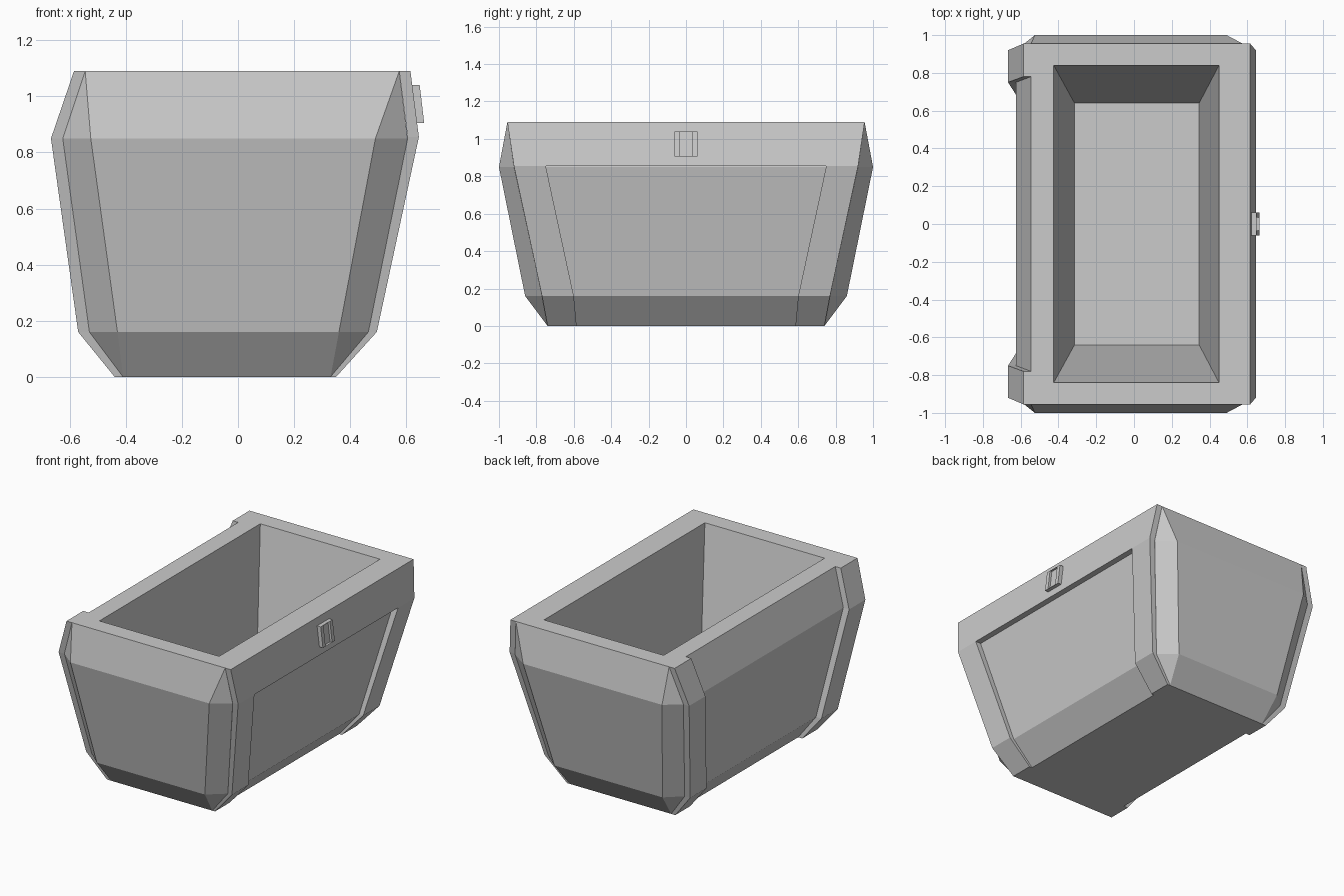
import bpy, bmesh
from mathutils import Vector

if "Cube" in bpy.data.objects:
    bpy.data.objects.remove(bpy.data.objects["Cube"])


def loft(bm, rings):
    """Skin a stack of equal-length point rings and cap both ends."""
    vs = [[bm.verts.new(p) for p in r] for r in rings]
    n = len(vs[0])
    for a, b in zip(vs, vs[1:]):
        for i in range(n):
            j = (i + 1) % n
            bm.faces.new((a[i], a[j], b[j], b[i]))
    bm.faces.new(vs[0][::-1])
    return bm.faces.new(vs[-1])


def finish(bm, name):
    bmesh.ops.remove_doubles(bm, verts=bm.verts[:], dist=0.0005)
    # drop walls left between joined blocks
    inner = [f for f in bm.faces if all(len(e.link_faces) > 2 for e in f.edges)]
    bmesh.ops.delete(bm, geom=inner, context='FACES')
    bmesh.ops.recalc_face_normals(bm, faces=bm.faces[:])
    me = bpy.data.meshes.new(name)
    bm.to_mesh(me)
    bm.free()
    ob = bpy.data.objects.new(name, me)
    bpy.context.collection.objects.link(ob)
    return ob


def octagon(z, xl, xr, cl, cr, ys, ye):
    """Rectangle with cut corners: sides xl/xr reach ys, ends at ye span cl..cr."""
    return [(cl, -ye, z), (cr, -ye, z), (xr, -ys, z), (xr, ys, z),
            (cr, ye, z), (cl, ye, z), (xl, ys, z), (xl, -ys, z)]


def slab(z, xa, xb, ya, yb):
    return [(xa, ya, z), (xb, ya, z), (xb, yb, z), (xa, yb, z)]


# Hollow tub: outside from the base up, over the rim, down into the cavity
bm = bmesh.new()
loft(bm, [
    octagon(0.00, -0.41, 0.33, -0.41, 0.33, 0.74, 0.74),
    octagon(0.16, -0.53, 0.465, -0.43, 0.36, 0.77, 0.86),
    octagon(0.85, -0.625, 0.605, -0.525, 0.49, 0.92, 1.00),
    octagon(1.09, -0.545, 0.575, -0.545, 0.575, 0.955, 0.955),
    octagon(1.09, -0.425, 0.45, -0.425, 0.45, 0.84, 0.84),
    octagon(0.10, -0.315, 0.345, -0.315, 0.345, 0.64, 0.64),
])
finish(bm, "tub")

# Raised side strips: height, surface x, outer x, inner y, outer y
left = [(0.00, -0.41, -0.44, 0.585, 0.74), (0.16, -0.53, -0.57, 0.60, 0.77),
        (0.85, -0.625, -0.667, 0.75, 0.92), (1.09, -0.545, -0.585, 0.78, 0.955)]
right = [(0.00, 0.33, 0.35, 0.585, 0.74), (0.16, 0.465, 0.495, 0.60, 0.77),
         (0.855, 0.605, 0.645, 0.75, 0.92), (1.09, 0.575, 0.615, 0.78, 0.955)]
for name, rows in (("left_corner_strips", left), ("right_frame", right)):
    bm = bmesh.new()
    for s in (-1, 1):
        loft(bm, [slab(z, a, b, s * y0, s * y1) for z, a, b, y0, y1 in rows])
    if rows is right:  # band joining the strips along the top
        loft(bm, [slab(z, a, b, -y0, y0) for z, a, b, y0, y1 in rows[2:]])
    finish(bm, name)

# Latch plate on the band, with a slot sunk into its face
bm = bmesh.new()
loft(bm, [slab(0.905, 0.636, 0.664, -0.062, 0.062),
          slab(1.04, 0.619, 0.648, -0.062, 0.062)])
face = max(bm.faces, key=lambda f: f.calc_center_median().x)
bmesh.ops.inset_region(bm, faces=[face], thickness=0.028)
for v in face.verts:
    v.co.y *= 0.55
face = bmesh.ops.extrude_discrete_faces(bm, faces=[face])["faces"][0]
bmesh.ops.translate(bm, verts=face.verts[:], vec=Vector((-0.015, 0, 0)))
finish(bm, "latch_plate")
